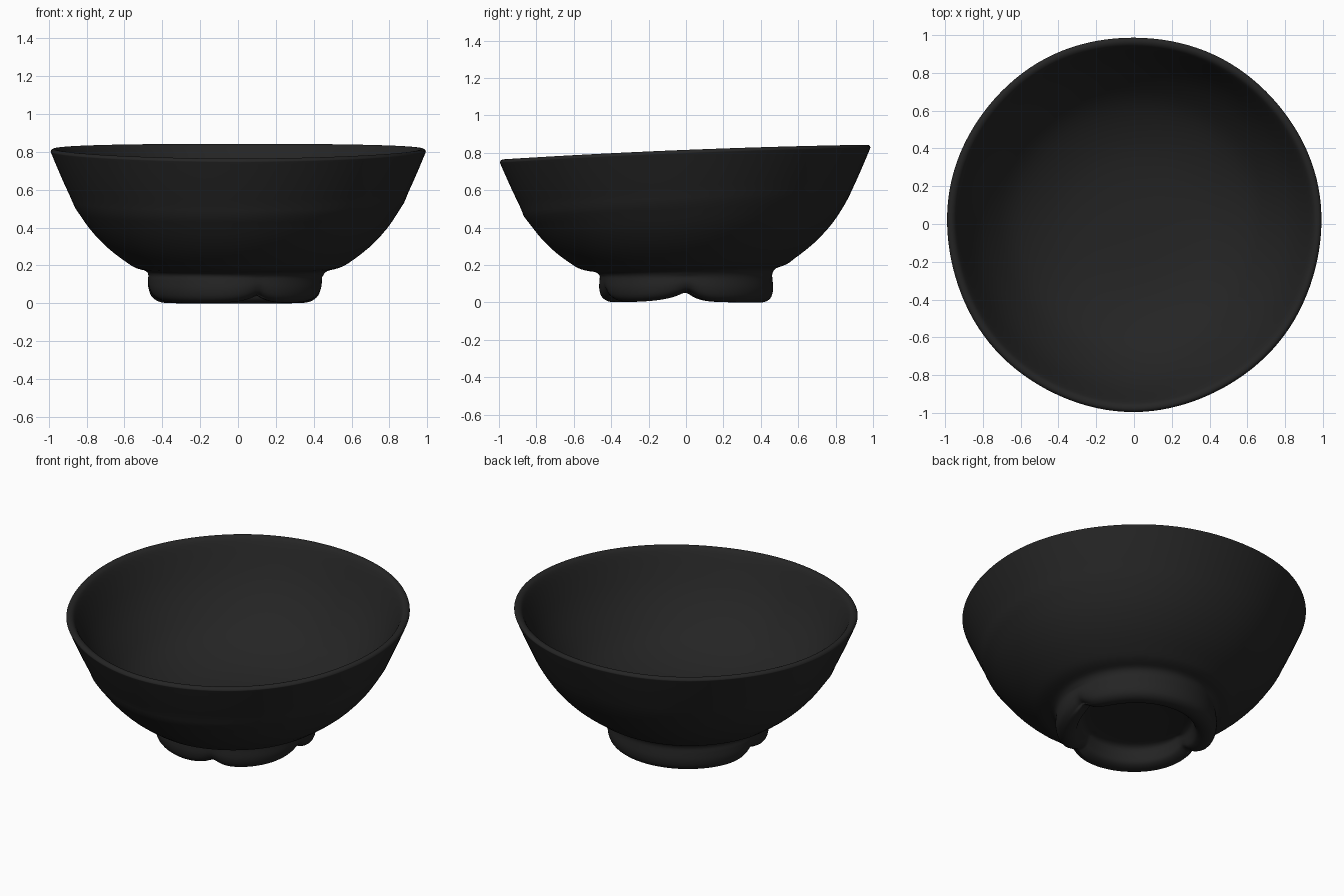
import bpy, bmesh, math
from mathutils import Vector

if "Cube" in bpy.data.objects:
    bpy.data.objects.remove(bpy.data.objects["Cube"])

SEG = 128

# Profile (radius, height): foot floor -> foot ring -> outer wall -> rim -> inside
PROFILE = [
    (0.12, 0.128), (0.24, 0.125), (0.315, 0.11), (0.335, 0.06), (0.35, 0.022),
    (0.385, 0.004), (0.425, 0.006), (0.455, 0.03), (0.466, 0.075), (0.463, 0.12),
    (0.462, 0.15), (0.48, 0.173), (0.53, 0.187), (0.58, 0.212), (0.69, 0.295),
    (0.785, 0.395), (0.855, 0.50), (0.90, 0.59), (0.945, 0.69), (0.985, 0.785),
    (0.990, 0.802), (0.978, 0.814), (0.957, 0.810), (0.938, 0.785), (0.895, 0.69),
    (0.845, 0.59), (0.775, 0.485), (0.67, 0.37), (0.55, 0.295), (0.40, 0.24),
    (0.25, 0.215), (0.12, 0.207),
]
# Splits pressed into the foot: angle, depth, width on either side
NOTCHES = [(-73, 0.05, 0.16, 0.12), (2, 0.07, 0.24, 0.13), (180, 0.065, 0.13, 0.24)]


def smooth_curve(points, steps=3):
    """Catmull-Rom curve through the profile points."""
    pts = [Vector(p) for p in points]
    out = []
    for i in range(len(pts) - 1):
        p0, p1 = pts[max(i - 1, 0)], pts[i]
        p2, p3 = pts[i + 1], pts[min(i + 2, len(pts) - 1)]
        for s in range(steps):
            t = s / steps
            out.append(0.5 * (2 * p1 + (p2 - p0) * t + (2 * p0 - 5 * p1 + 4 * p2 - p3) * t ** 2
                              + (3 * p1 - p0 - 3 * p2 + p3) * t ** 3))
    out.append(pts[-1])
    return out


def clamp01(v):
    return max(0.0, min(1.0, v))


def place(r, z, a, outer):
    """Turn a profile point into a hand-thrown, slightly uneven surface point."""
    body = clamp01((z - 0.13) / 0.08)
    # throwing ridge that spirals round the outer wall
    if outer and 0.3 < z < 0.75:
        centre = 0.52 + 0.03 * math.sin(a + 0.6)
        r += 0.008 * math.exp(-((z - centre) / 0.03) ** 2) * (0.5 - 0.5 * math.sin(a))
    # gently uneven round
    r *= 1 + body * (0.003 * math.sin(3 * a + 0.5) + 0.002 * math.sin(7 * a))
    # foot splits
    if z < 0.16:
        low = clamp01(1 - z / 0.15)
        for deg, depth, w_neg, w_pos in NOTCHES:
            d = (a - math.radians(deg) + math.pi) % (2 * math.pi) - math.pi
            d = math.sqrt(d * d + 0.0009) * (1 if d > 0 else -1)
            f = math.exp(-abs(d) / (w_pos if d > 0 else w_neg))
            if r > 0.3:
                z += depth * f * low
            if r > 0.42:
                r -= 0.025 * f * low
    x, y = r * math.cos(a), r * math.sin(a)
    x -= 0.016 * (1 - body)
    # the rim tilts up to the back
    z += body * (0.04 * y - 0.012 * y * y * clamp01(z / 0.8) + 0.003 * clamp01(z / 0.8))
    return x, y, z


# Bowl: one continuous lathed skin
bm = bmesh.new()
curve = smooth_curve(PROFILE)
rim_index = max(range(len(curve)), key=lambda i: curve[i].y)
rings = []
for i, p in enumerate(curve):
    rings.append([bm.verts.new(place(p.x, p.y, 2 * math.pi * k / SEG, i < rim_index))
                  for k in range(SEG)])
for lo, hi in zip(rings, rings[1:]):
    for k in range(SEG):
        n = (k + 1) % SEG
        bm.faces.new((lo[k], lo[n], hi[n], hi[k]))
# close the underside and the inside floor
for ring, z in ((rings[0], 0.128), (rings[-1], 0.205)):
    c = bm.verts.new((0, 0, z))
    for k in range(SEG):
        bm.faces.new((ring[k], ring[(k + 1) % SEG], c))
bmesh.ops.recalc_face_normals(bm, faces=bm.faces[:])
# stand on the ground
low = min(v.co.z for v in bm.verts)
bmesh.ops.translate(bm, verts=bm.verts[:], vec=(0, 0, -low))

mesh = bpy.data.meshes.new("bowl")
bm.to_mesh(mesh)
bm.free()
bowl = bpy.data.objects.new("bowl", mesh)
bpy.context.collection.objects.link(bowl)
for poly in mesh.polygons:
    poly.use_smooth = True

glaze = bpy.data.materials.new("black glaze")
glaze.diffuse_color = (0.018, 0.018, 0.018, 1)
glaze.use_nodes = True
glaze.node_tree.nodes["Principled BSDF"].inputs["Base Color"].default_value = glaze.diffuse_color
mesh.materials.append(glaze)
